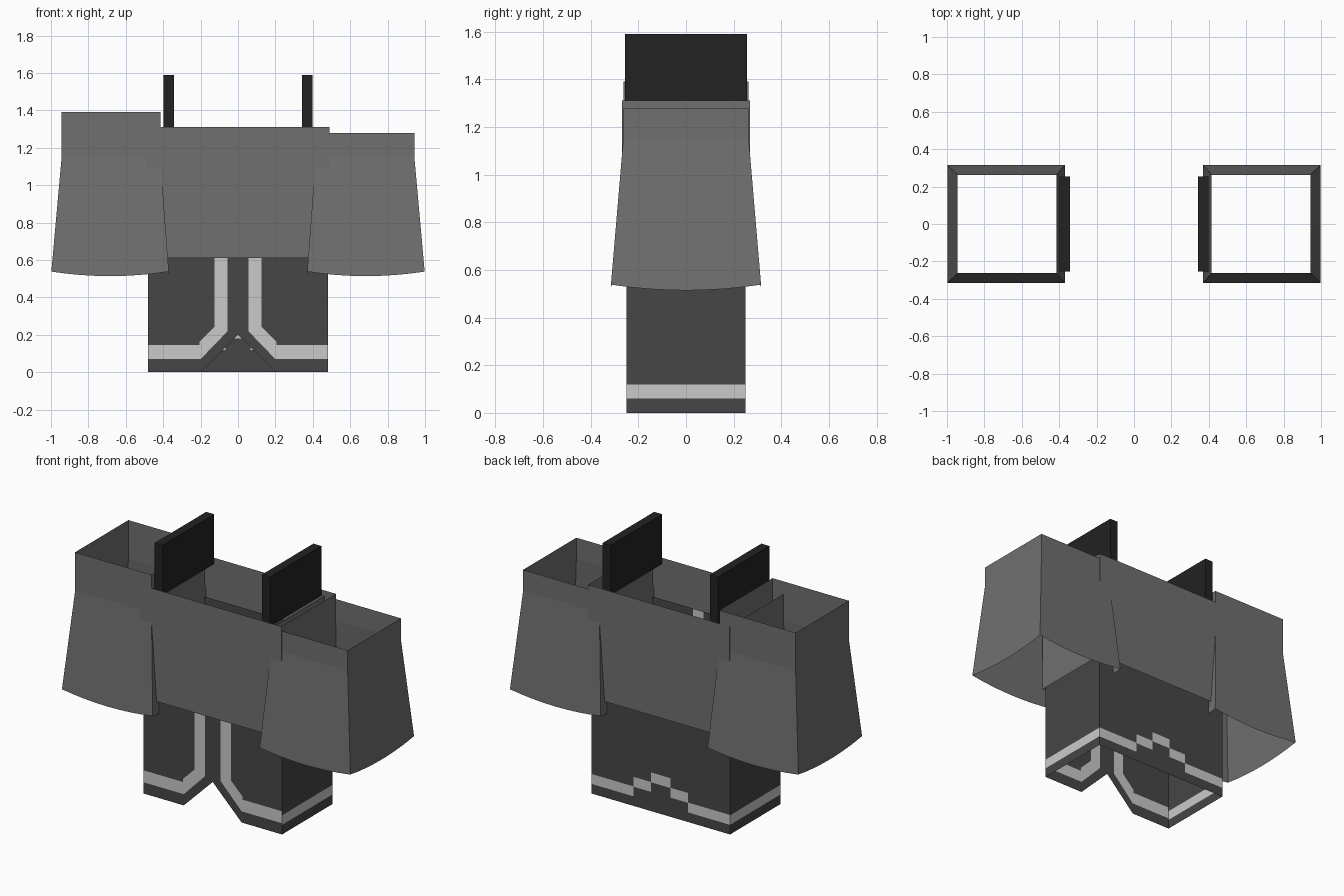
import bpy

if "Cube" in bpy.data.objects:
    bpy.data.objects.remove(bpy.data.objects["Cube"])


def material(name, value):
    m = bpy.data.materials.new(name)
    m.diffuse_color = (value, value, value, 1)
    m.use_nodes = True
    m.node_tree.nodes["Principled BSDF"].inputs["Base Color"].default_value = m.diffuse_color
    return m


COAT = material("coat grey", 0.162)
DARK = material("skirt dark grey", 0.061)
TRIM = material("light trim", 0.59)
BLACK = material("shoulder black", 0.016)


def make(name, verts, faces, mats, indices=None):
    me = bpy.data.meshes.new(name)
    me.from_pydata(verts, [], faces)
    for m in mats:
        me.materials.append(m)
    if indices:
        me.polygons.foreach_set("material_index", indices)
    me.update()
    ob = bpy.data.objects.new(name, me)
    bpy.context.collection.objects.link(ob)
    return ob


def ring(x0, x1, y0, y1, z, sag=0.0, n=1):
    """Rectangular loop with n segments per side; the middle of each side sags."""
    c = [(x0, y0), (x1, y0), (x1, y1), (x0, y1)]
    pts = []
    for i in range(4):
        a, b = c[i], c[(i + 1) % 4]
        for k in range(n):
            t = k / n
            pts.append((a[0] + (b[0] - a[0]) * t, a[1] + (b[1] - a[1]) * t,
                        z - sag * 4 * t * (1 - t)))
    return pts


def tube(name, rings, mat):
    """Open shell through loops listed from bottom to top."""
    n = len(rings[0])
    faces = [(r * n + i, r * n + (i + 1) % n, (r + 1) * n + (i + 1) % n, (r + 1) * n + i)
             for r in range(len(rings) - 1) for i in range(n)]
    return make(name, [p for r in rings for p in r], faces, [mat])


# Torso: open shell
tube("torso", [ring(-0.49, 0.49, -0.268, 0.268, z) for z in (0.61, 1.31)], COAT)

# Flared sleeves: open shells with sagging hems and different shoulder heights
for name, s, top in (("left_sleeve", -1, 1.39), ("right_sleeve", 1, 1.28)):
    xt = sorted((s * 0.415, s * 0.943))
    xb = sorted((s * 0.37, s * 0.998))
    tube(name, [ring(*xb, -0.315, 0.315, 0.538, 0.024, 8),
                ring(*xt, -0.263, 0.263, 1.15, 0, 8),
                ring(*xt, -0.263, 0.263, top, 0, 8)], COAT)

# Skirt: flat panels with the trim cut into them
W, D, H = 0.48, 0.25, 1.06
verts, faces, mats = [], [], []


def panel(points, mat, flip=False):
    start = len(verts)
    verts.extend(points)
    idx = list(range(start, start + len(points)))
    faces.append(idx[::-1] if flip else idx)
    mats.append(mat)


# Front half outlines: lower border with centre strip, trim band, upper panel
border = [(0, 0.2), (0.2, 0), (W, 0), (W, 0.07), (0.2, 0.07), (0.055, 0.22), (0.055, H), (0, H)]
bend = [(W, 0.145), (0.205, 0.145), (0.205, 0.165), (0.125, 0.245), (0.125, H)]
band = [(0.055, H), (0.055, 0.22), (0.2, 0.07), (W, 0.07)] + bend
upper = bend[::-1] + [(W, H)]
for s in (1, -1):
    for outline, mat, flip in ((border, 0, False), (band, 1, False), (upper, 0, True)):
        panel([(s * x, -D, z) for x, z in outline], mat, flip != (s < 0))

# Back: trim climbs in steps towards the middle
steps = [(-W, -0.19, 0.06), (-0.19, -0.067, 0.12), (-0.067, 0.067, 0.18),
         (0.067, 0.19, 0.12), (0.19, W, 0.06)]
for x0, x1, z in steps:
    for za, zb, mat in ((0, z, 0), (z, z + 0.062, 1), (z + 0.062, H, 0)):
        panel([(x1, D, za), (x0, D, za), (x0, D, zb), (x1, D, zb)], mat)

# Sides: straight trim
for s in (1, -1):
    for za, zb, mat in ((0, 0.06, 0), (0.06, 0.12, 1), (0.12, H, 0)):
        panel([(s * W, -D, za), (s * W, D, za), (s * W, D, zb), (s * W, -D, zb)], mat, s < 0)
make("skirt", verts, faces, [DARK, TRIM], mats)

# Upright shoulder plates
for name, s in (("left_shoulder_plate", -1), ("right_shoulder_plate", 1)):
    bpy.ops.mesh.primitive_cube_add(size=1, location=(s * 0.371, 0, 1.435))
    ob = bpy.context.object
    ob.name = name
    ob.scale = (0.056, 0.51, 0.31)
    ob.data.materials.append(BLACK)
